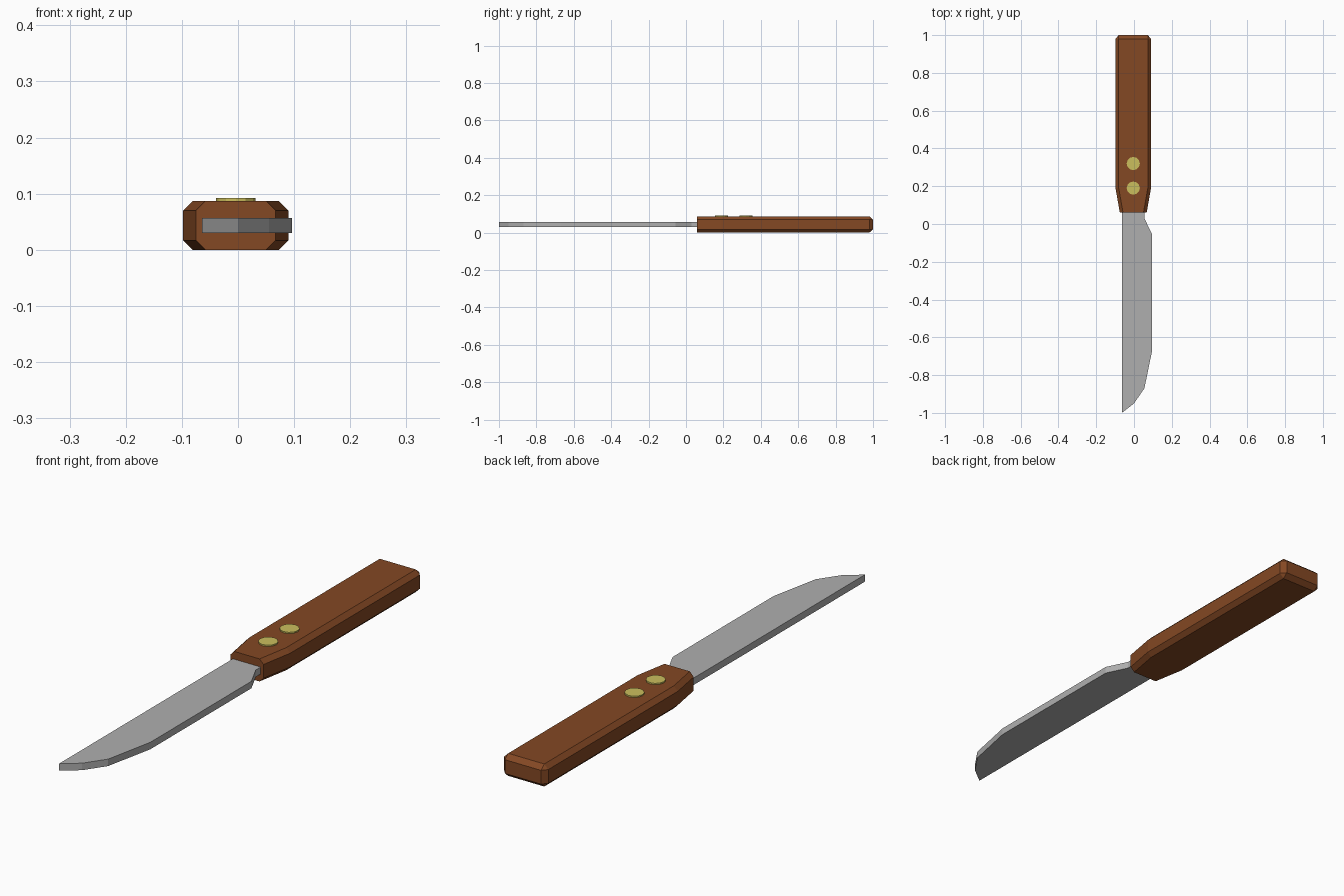
import bpy, bmesh, math

cube = bpy.data.objects.get("Cube")
if cube:
    bpy.data.objects.remove(cube, do_unlink=True)


def material(name, colour):
    mat = bpy.data.materials.new(name)
    mat.use_nodes = True
    mat.diffuse_color = (*colour, 1)
    bsdf = mat.node_tree.nodes["Principled BSDF"]
    bsdf.inputs["Base Color"].default_value = (*colour, 1)
    bsdf.inputs["Roughness"].default_value = 0.7
    return mat


wood = material("brown wood", (0.23, 0.065, 0.017))
steel = material("grey steel", (0.43, 0.43, 0.43))
brass = material("brass", (0.60, 0.52, 0.11))


def finish(name, bm, mat):
    bmesh.ops.remove_doubles(bm, verts=bm.verts, dist=0.0005)
    bmesh.ops.recalc_face_normals(bm, faces=bm.faces)
    mesh = bpy.data.meshes.new(name)
    bm.to_mesh(mesh)
    bm.free()
    mesh.materials.append(mat)
    obj = bpy.data.objects.new(name, mesh)
    bpy.context.collection.objects.link(obj)
    return obj


def loft(name, sections, mat):
    """Join rings of points with quads and cap both ends."""
    bm = bmesh.new()
    rings = [[bm.verts.new(p) for p in ring] for ring in sections]
    for a, b in zip(rings, rings[1:]):
        for i in range(len(a)):
            j = (i + 1) % len(a)
            bm.faces.new((a[i], a[j], b[j], b[i]))
    bm.faces.new(rings[0])
    bm.faces.new(rings[-1][::-1])
    return finish(name, bm, mat)


MID_X, MID_Z = -0.004, 0.0435


def handle_section(y, half_w, half_h, cut):
    """Rectangle with cut corners; no cut gives a plain rectangle."""
    ring = []
    for sx, sz in ((1, 1), (-1, 1), (-1, -1), (1, -1)):
        side = (sx * half_w, sz * (half_h - cut))
        flat = (sx * (half_w - cut), sz * half_h)
        ring += [side, flat] if sx == sz else [flat, side]
    return [(MID_X + x, y, MID_Z + z) for x, z in ring]


# Handle: tapers toward the blade, bevelled at the butt
loft("handle", [
    handle_section(0.06, 0.071, 0.0435, 0.017),
    handle_section(0.19, 0.094, 0.0435, 0.017),
    handle_section(0.98, 0.094, 0.0435, 0.017),
    handle_section(1.0, 0.077, 0.0265, 0.0),
], wood)

# Blade: flat plate with straight spine and curved edge, tang inside handle
outline = [(-0.064, 0.1), (-0.064, -1.0), (0.0, -0.95), (0.055, -0.87),
           (0.096, -0.67), (0.096, -0.055), (0.055, 0.03), (0.055, 0.1)]
loft("blade", [[(x, y, z) for x, y in outline] for z in (0.03, 0.057)], steel)

# Rivets on the upper side of the handle
for label, y in (("front", 0.19), ("rear", 0.32)):
    circle = [(MID_X + 0.035 * math.cos(k * math.tau / 12),
               y + 0.035 * math.sin(k * math.tau / 12)) for k in range(12)]
    loft(label + "_rivet",
         [[(px, py, z) for px, py in circle] for z in (0.08, 0.092)], brass)
